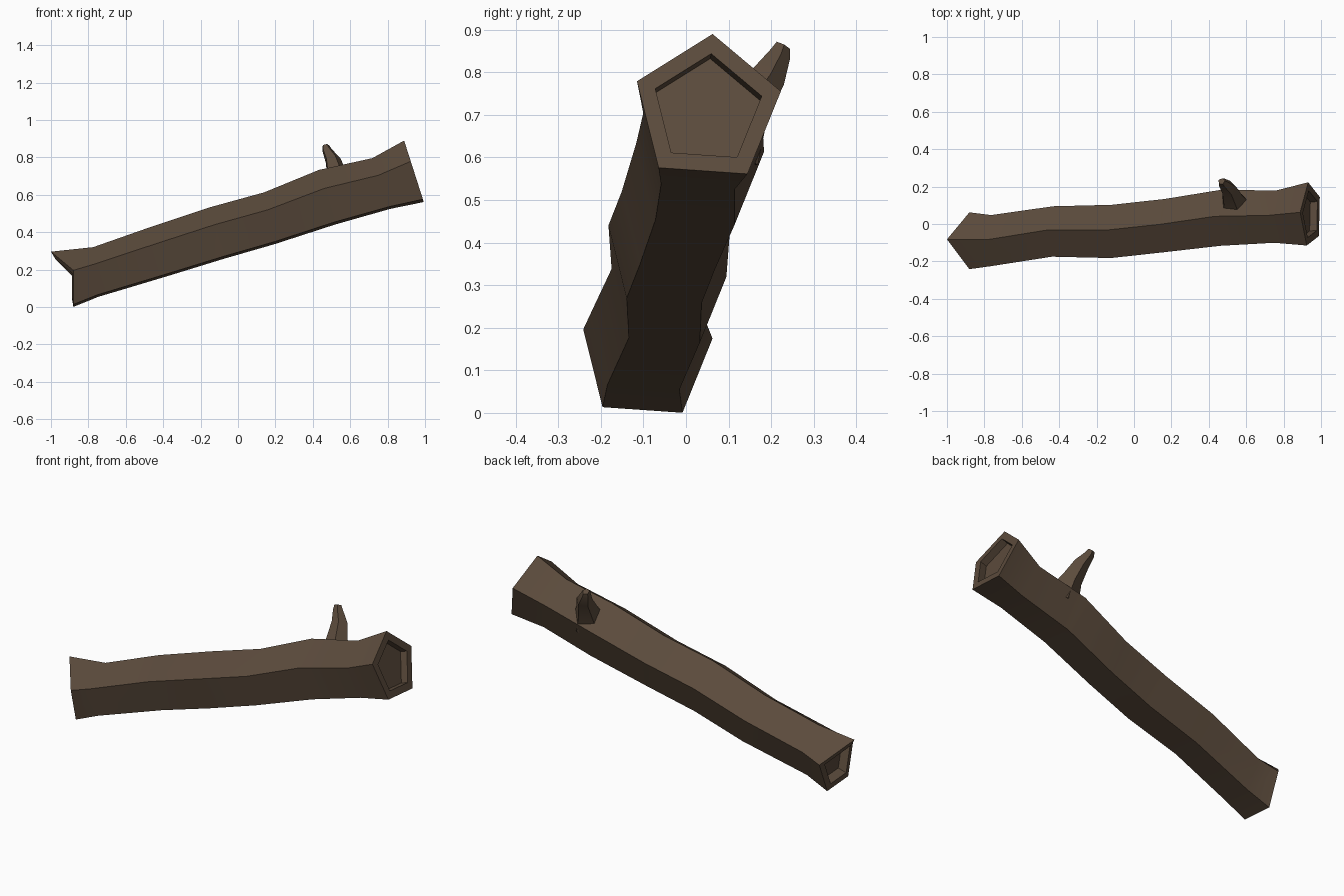
import bpy, bmesh, math
from mathutils import Vector

if "Cube" in bpy.data.objects:
    bpy.data.objects.remove(bpy.data.objects["Cube"])

# Bark material
BARK = (0.105, 0.07, 0.045, 1)
bark = bpy.data.materials.new("brown bark")
bark.use_nodes = True
bark.diffuse_color = BARK
bsdf = bark.node_tree.nodes["Principled BSDF"]
bsdf.inputs["Base Color"].default_value = BARK
bsdf.inputs["Roughness"].default_value = 0.9

SIDES = 5


def bridge(bm, a, b):
    """Join two vertex rings with quads."""
    for i in range(SIDES):
        j = (i + 1) % SIDES
        bm.faces.new((a[i], a[j], b[j], b[i]))


def add_ring(bm, points):
    return [bm.verts.new(p) for p in points]


def finish(bm, name):
    bmesh.ops.recalc_face_normals(bm, faces=bm.faces)
    mesh = bpy.data.meshes.new(name)
    bm.to_mesh(mesh)
    bm.free()
    mesh.materials.append(bark)
    obj = bpy.data.objects.new(name, mesh)
    bpy.context.collection.objects.link(obj)
    bpy.ops.object.select_all(action="DESELECT")
    obj.select_set(True)
    bpy.context.view_layer.objects.active = obj
    bpy.ops.object.shade_smooth_by_angle(angle=math.radians(30))
    return obj


# Log spine: centre x, y, z, radius, lean of the cut
SPINE = [
    (-0.88, -0.093, 0.136, 0.160, 0.0),
    (-0.76, -0.092, 0.176, 0.144, 0.1),
    (-0.42, -0.043, 0.285, 0.142, 0.35),
    (-0.11, -0.043, 0.384, 0.150, 0.25),
    (0.17, -0.012, 0.463, 0.150, 0.2),
    (0.48, 0.030, 0.575, 0.158, 0.3),
    (0.77, 0.036, 0.649, 0.147, 0.35),
    (0.945, 0.050, 0.712, 0.178, 0.32),
]


def log_section(x, y, z, r, lean):
    pts = []
    for i in range(SIDES):
        a = math.radians(4 + 72 * i)
        dy, dz = r * math.sin(a), r * math.cos(a)
        pts.append(Vector((x - lean * dz, y + dy, z + dz)))
    return pts


def hollow_end(bm, ring, inward):
    """Rim, inner wall and sunken floor on one cut end."""
    centre = sum((v.co for v in ring), Vector()) / SIDES
    inner = [centre.lerp(v.co, 0.74) for v in ring]
    rim = add_ring(bm, inner)
    floor = add_ring(bm, [p + inward for p in inner])
    bridge(bm, ring, rim)
    bridge(bm, rim, floor)
    bm.faces.new(floor)


# Log
bm = bmesh.new()
sections = [log_section(*s) for s in SPINE]
sections[0][0].x = -1.0  # pointed lip at the low end
rings = [add_ring(bm, s) for s in sections]
for a, b in zip(rings, rings[1:]):
    bridge(bm, a, b)
axis = Vector((0.955, 0.06, 0.29))
hollow_end(bm, rings[0], axis * 0.05)
hollow_end(bm, rings[-1], axis * -0.04)
finish(bm, "log")

# Branch stub: centre and radius from the flared root to the tip
BRANCH = [
    ((0.545, 0.085, 0.62), 0.095),
    ((0.525, 0.140, 0.715), 0.058),
    ((0.505, 0.192, 0.788), 0.043),
    ((0.475, 0.220, 0.840), 0.027),
    ((0.468, 0.228, 0.862), 0.019),
]
bm = bmesh.new()
turn = Vector((-0.2, 0.45, 0.85)).to_track_quat("Z", "Y")
rings = []
for centre, r in BRANCH:
    angles = [math.radians(72 * i + 18) for i in range(SIDES)]
    rings.append(add_ring(bm, [
        Vector(centre) + turn @ Vector((r * math.cos(a), r * math.sin(a), 0))
        for a in angles]))
for a, b in zip(rings, rings[1:]):
    bridge(bm, a, b)
bm.faces.new(rings[0])
bm.faces.new(rings[-1])
finish(bm, "branch_stub")
